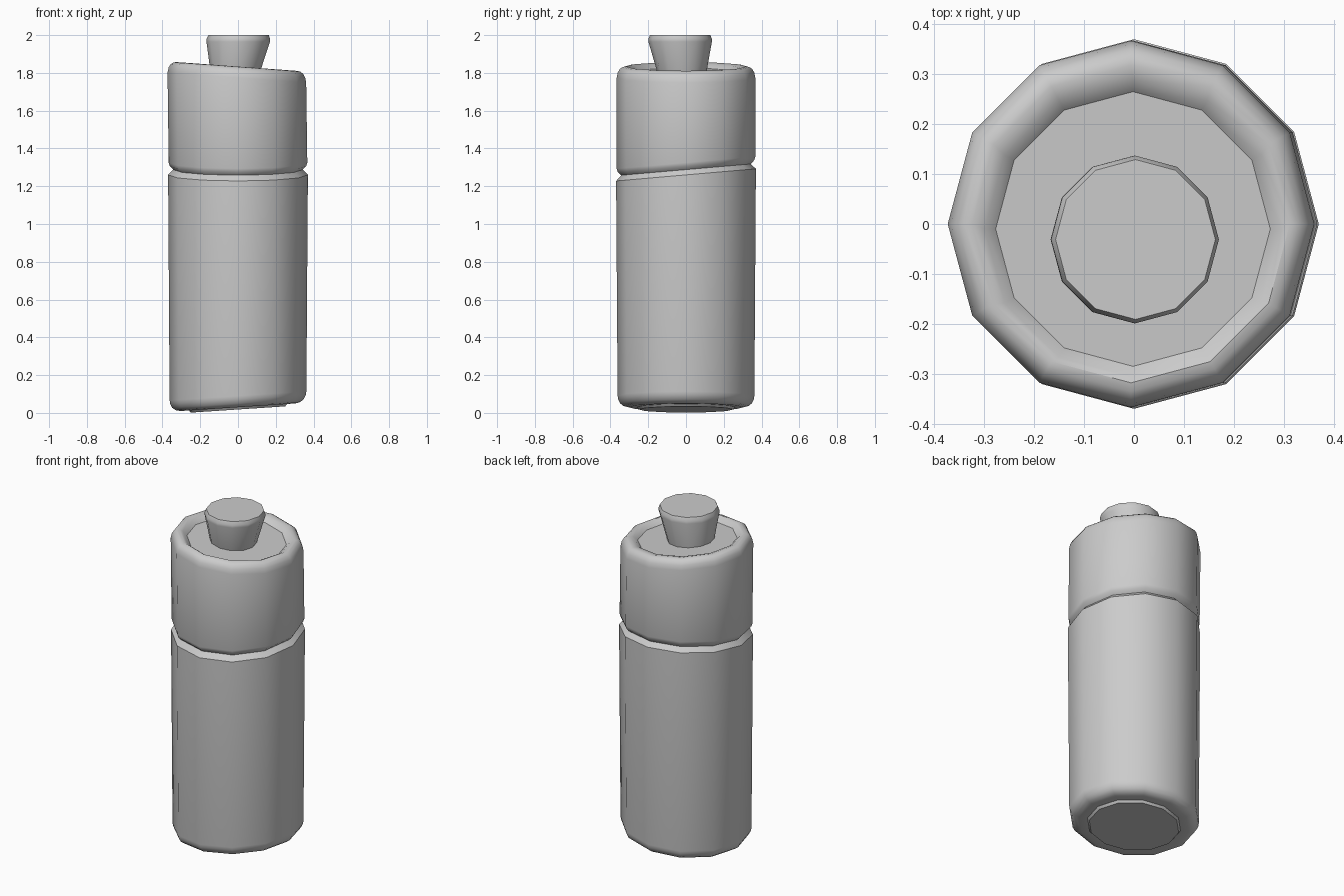
import bpy, math

if "Cube" in bpy.data.objects:
    bpy.data.objects.remove(bpy.data.objects["Cube"])

SIDES = 12


def lathe(name, rings, close_bottom=False, close_top=False):
    """Stack of 12-sided rings: (radius, z, centre x, centre y, x slope, y slope)."""
    verts, faces = [], []
    for r, z, cx, cy, sx, sy in rings:
        for i in range(SIDES):
            a = 2 * math.pi * i / SIDES
            x, y = r * math.cos(a), r * math.sin(a)
            verts.append((cx + x, cy + y, z + sx * x + sy * y))
    for k in range(len(rings) - 1):
        for i in range(SIDES):
            j = (i + 1) % SIDES
            a, b = k * SIDES, (k + 1) * SIDES
            faces.append((a + i, a + j, b + j, b + i))
    if close_bottom:
        faces.append(tuple(reversed(range(SIDES))))
    if close_top:
        n = (len(rings) - 1) * SIDES
        faces.append(tuple(range(n, n + SIDES)))
    mesh = bpy.data.meshes.new(name)
    mesh.from_pydata(verts, [], faces)
    mesh.update()
    obj = bpy.data.objects.new(name, mesh)
    bpy.context.collection.objects.link(obj)
    bpy.ops.object.select_all(action='DESELECT')
    obj.select_set(True)
    bpy.context.view_layer.objects.active = obj
    bpy.ops.object.shade_smooth_by_angle(angle=math.radians(38))
    return obj


BASE, SEAM, TOP = 0.066, 0.087, -0.073   # tilts of base, groove and cap top

# Bottle body: raised base disc, rounded foot, straight wall, lower half of groove
foot = [(0.25, 0.018), (0.26, 0.031), (0.305, 0.03), (0.33, 0.036),
        (0.348, 0.05), (0.359, 0.072), (0.362, 0.09)]
neck = [(0.37, 1.26), (0.343, 1.288)]
lathe("bottle_body",
      [(r, z, 0, 0, BASE, 0) for r, z in foot] +
      [(r, z, 0, 0, 0, SEAM) for r, z in neck], close_bottom=True)

# Cap: upper half of groove, wall, rolled rim and sunken top
lip = [(0.343, 1.288), (0.361, 1.306), (0.367, 1.325)]
rim = [(0.367, 1.775), (0.361, 1.803), (0.35, 1.821), (0.335, 1.831), (0.318, 1.834)]
well = [(0.297, 1.826), (0.275, 1.805)]
lathe("cap",
      [(r, z, 0, 0, 0, SEAM) for r, z in lip] +
      [(r, z, -0.006, 0, TOP, 0) for r, z in rim] +
      [(r, z, -0.002, -0.01, TOP, 0) for r, z in well], close_top=True)

# Flared knob, leaning slightly
lathe("knob", [
    (0.127, 1.79, -0.018, -0.021, TOP, 0),
    (0.168, 1.965, 0.001, -0.031, 0, 0),
    (0.168, 1.98, 0.002, -0.031, 0, 0),
    (0.16, 2.0, 0.003, -0.031, 0, 0),
], close_bottom=True, close_top=True)
